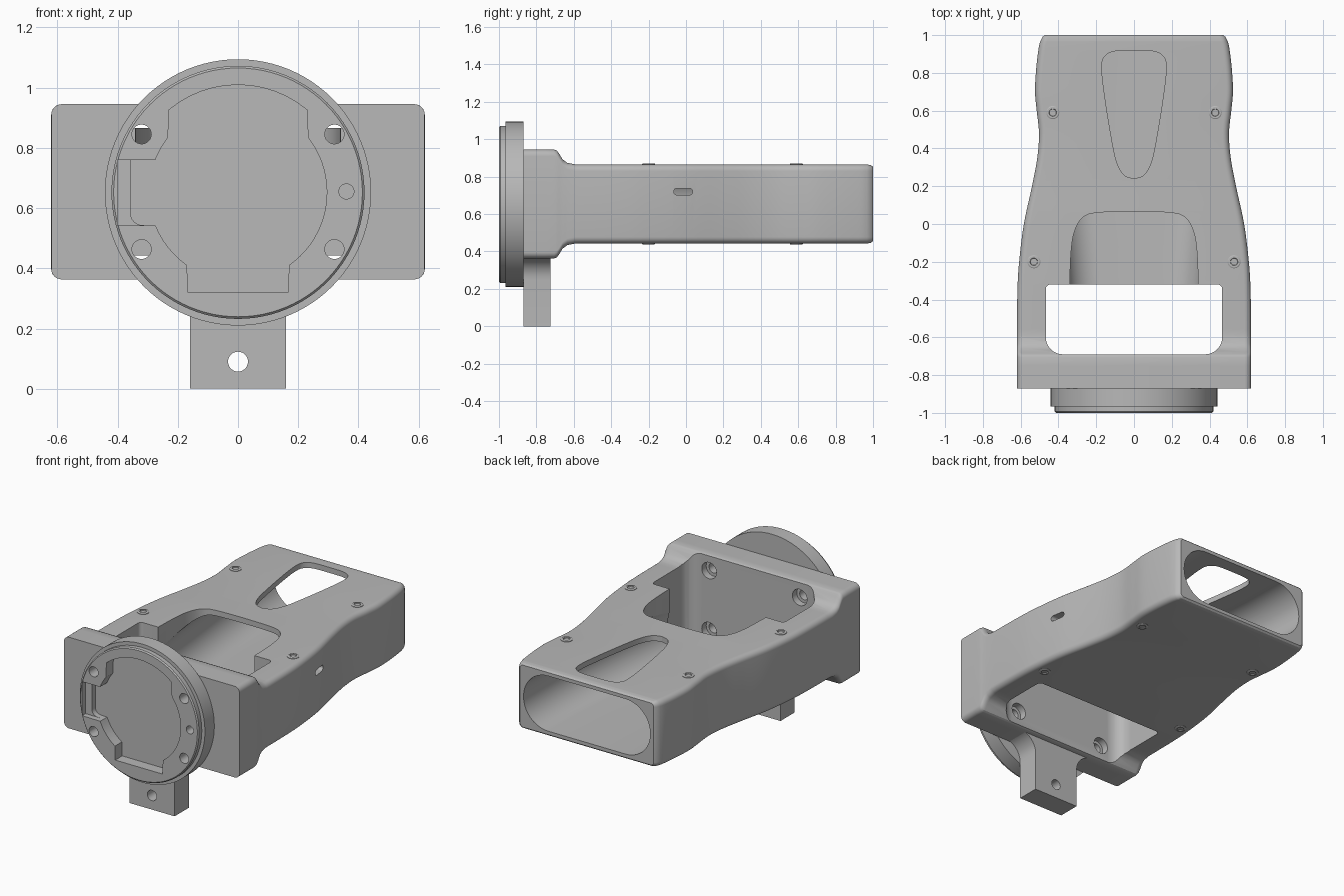
import bpy, bmesh
from math import sin, cos, pi, radians

old = bpy.data.objects.get("Cube")
if old:
    bpy.data.objects.remove(old, do_unlink=True)

grey = bpy.data.materials.new("plain grey")
grey.use_nodes = True
grey.diffuse_color = (0.48, 0.48, 0.48, 1)
grey.node_tree.nodes["Principled BSDF"].inputs["Base Color"].default_value = grey.diffuse_color

AXIS_Z = 0.652  # height of the round mount's axis


def loft(name, rings):
    """Closed solid skinned through equal-length point rings."""
    bm = bmesh.new()
    rows = [[bm.verts.new(p) for p in ring] for ring in rings]
    n = len(rows[0])
    for a, b in zip(rows, rows[1:]):
        for i in range(n):
            j = (i + 1) % n
            bm.faces.new((a[i], a[j], b[j], b[i]))
    bm.faces.new(rows[0])
    bm.faces.new(rows[-1])
    bmesh.ops.recalc_face_normals(bm, faces=bm.faces)
    mesh = bpy.data.meshes.new(name)
    bm.to_mesh(mesh)
    bm.free()
    mesh.materials.append(grey)
    obj = bpy.data.objects.new(name, mesh)
    bpy.context.collection.objects.link(obj)
    return obj


def prism_y(name, pts, lo, hi):
    return loft(name, [[(x, y, z) for x, z in pts] for y in (lo, hi)])


def prism_z(name, pts, lo, hi):
    return loft(name, [[(x, y, z) for x, y in pts] for z in (lo, hi)])


def arc(cx, cy, r, a0, a1, n=12):
    return [(cx + r * cos(radians(a0 + (a1 - a0) * i / n)),
             cy + r * sin(radians(a0 + (a1 - a0) * i / n))) for i in range(n + 1)]


def circle(cx, cy, r, n=32):
    return arc(cx, cy, r, 0, 360, n)[:-1]


def rounded(x0, x1, y0, y1, r_low, r_high, n=6):
    """Rectangle with separate radii for its low and high corners."""
    a, b = r_low, r_high
    return (arc(x1 - b, y1 - b, b, 0, 90, n) + arc(x0 + b, y1 - b, b, 90, 180, n)
            + arc(x0 + a, y0 + a, a, 180, 270, n) + arc(x1 - a, y0 + a, a, 270, 360, n))


def section(y, half, z0, z1, r, n=6):
    return [(x, y, z) for x, z in rounded(-half, half, z0, z1, r, r, n)]


def spline(pts, steps=6):
    """Smooth path through the given points."""
    p = [pts[0]] + pts + [pts[-1]]
    out = []
    for a, b, c, d in zip(p, p[1:], p[2:], p[3:]):
        for k in range(steps):
            t = k / steps
            out.append(tuple(0.5 * (2 * q + (r - o) * t + (2 * o - 5 * q + 4 * r - s) * t * t
                                    + (3 * q - o - 3 * r + s) * t ** 3)
                             for o, q, r, s in zip(a, b, c, d)))
    return out + [pts[-1]]


def mirrored(half):
    """Close a half outline that starts and ends near x = 0."""
    return half + [(-x, y) for x, y in reversed(half) if x > 1e-4]


def lerp(keys, v):
    for (a, fa), (b, fb) in zip(keys, keys[1:]):
        if v <= b:
            return fa + (fb - fa) * max(0, v - a) / (b - a)
    return keys[-1][1]


def cut(obj, cutters):
    for c in cutters:
        c.hide_render = True
        m = obj.modifiers.new("cut", "BOOLEAN")
        m.operation, m.solver, m.object = "DIFFERENCE", "EXACT", c
    bpy.context.view_layer.update()
    mesh = bpy.data.meshes.new_from_object(
        obj.evaluated_get(bpy.context.evaluated_depsgraph_get()))
    obj.modifiers.clear()
    obj.data = mesh
    for c in cutters:
        bpy.data.objects.remove(c, do_unlink=True)


def smooth(obj):
    bpy.ops.object.select_all(action="DESELECT")
    obj.select_set(True)
    bpy.context.view_layer.objects.active = obj
    bpy.ops.object.shade_smooth_by_angle(angle=radians(30))


# Main housing: rounded sections along its length, with a taller front block
widths = spline([(-0.87, 0.62), (-0.6, 0.62), (-0.35, 0.617), (-0.2, 0.608), (0, 0.583),
                 (0.2, 0.54), (0.35, 0.512), (0.48, 0.503), (0.6, 0.515), (0.7, 0.524),
                 (0.82, 0.518), (0.93, 0.505), (0.97, 0.495)])
rise = [(-0.87, 0.08), (-0.705, 0.08), (-0.69, 0.074), (-0.678, 0.058), (-0.66, 0.028),
        (-0.635, 0.009), (-0.59, 0)]
stations = sorted({round(k[0], 3) for k in widths + rise})
rings = [section(y, lerp(widths, y), 0.443 - lerp(rise, y), 0.865 + lerp(rise, y), 0.035)
         for y in stations]
rings.append(section(0.99, 0.485, 0.447, 0.861, 0.03))
rings.append(section(1.0, 0.472, 0.456, 0.852, 0.022))
housing = loft("housing", rings)

# Openings in the housing: window, air duct, top arch, teardrop and side slot
window = prism_z("window", rounded(-0.467, 0.467, -0.69, -0.32, 0.09, 0.025), 0.2, 1.1)
duct = loft("duct", [section(y, h, 0.478, 0.83, 0.174, 10) for y, h in
                     ((-0.4, 0.345), (-0.2, 0.36), (0.1, 0.39), (0.4, 0.42), (0.7, 0.44), (1.1, 0.45))])
arch = prism_z("arch", mirrored([(0, -0.4), (0.345, -0.4)] + spline(
    [(0.34, -0.32), (0.333, -0.15), (0.315, -0.04), (0.27, 0.035), (0.19, 0.06), (0, 0.066)])), 0.68, 1)
teardrop = prism_z("teardrop", mirrored(spline(
    [(0, 0.24), (0.055, 0.262), (0.095, 0.34), (0.127, 0.5), (0.158, 0.7), (0.17, 0.82),
     (0.16, 0.88), (0.11, 0.913), (0, 0.918)])), 0.68, 1)
slot = loft("slot", [[(x, y, z) for y, z in rounded(-0.065, 0.035, 0.702, 0.738, 0.017, 0.017)]
                     for x in (0.35, 0.7)])

# Four screw bores through the front wall and the mount
BOLTS = [(sx * 0.32, z) for sx in (-1, 1) for z in (0.845, 0.463)]


def bores(r, lo, hi):
    return [prism_y("bore", circle(x, z, r), lo, hi) for x, z in BOLTS]


cut(housing, [window, duct, arch, teardrop, slot] + bores(0.032, -0.9, -0.6)
    + bores(0.052, -0.735, -0.65))
smooth(housing)

# Round mount with stepped front lip
mount = loft("round_mount", [[(x, y, z) for x, z in circle(0, AXIS_Z, r, 96)] for y, r in
                             ((-0.87, 0.442), (-0.965, 0.442), (-0.965, 0.42),
                              (-0.993, 0.42), (-1.0, 0.413))])


def pocket(arm_x, corner):
    """Keyed pocket outline, from the top arc clockwise."""
    c = AXIS_Z
    return (arc(0, c, 0.357, 130, 50) + arc(0, c, 0.295, 38, -55, 20)
            + [(0.167, 0.322), (-0.167, 0.322)] + arc(0, c, 0.295, -125, -158, 6)
            + arc(arm_x + corner, 0.543 + corner, corner, 270, 180, 6)
            + [(arm_x, 0.76)] + arc(0, c, 0.295, 158.5, 142, 4))


cut(mount, [prism_y("shelf", pocket(-0.4, 0.003), -1.1, -0.965),
            prism_y("pocket", pocket(-0.357, 0.04), -1.1, -0.93),
            prism_y("pin_hole", circle(0.36, 0.655, 0.025), -1.1, -0.92)]
    + bores(0.032, -1.1, -0.8))
smooth(mount)

# Lower tab, flaring into the front block
flare = arc(0.28, 0.25, 0.12, 180, 90, 8)
tab = prism_y("lower_tab", mirrored([(0.16, 0)] + flare + [(0.28, 0.38)]), -0.868, -0.725)
cut(tab, [prism_y("tab_hole", circle(0, 0.09, 0.033), -1, -0.6)])
smooth(tab)

# Raised screw heads on the top and bottom
for x, y in ((0.43, 0.59), (0.53, -0.2)):
    for sx in (-1, 1):
        for place, z, d in (("top", 0.865, 1), ("bottom", 0.443, -1)):
            head = loft(f"{place}_screw", [[(px, py, z + d * h) for px, py in circle(sx * x, y, r, 24)]
                                           for r, h in ((0.035, -0.01), (0.035, 0.003), (0.03, 0.006),
                                                        (0.02, 0.006), (0.016, -0.008))])
            smooth(head)
